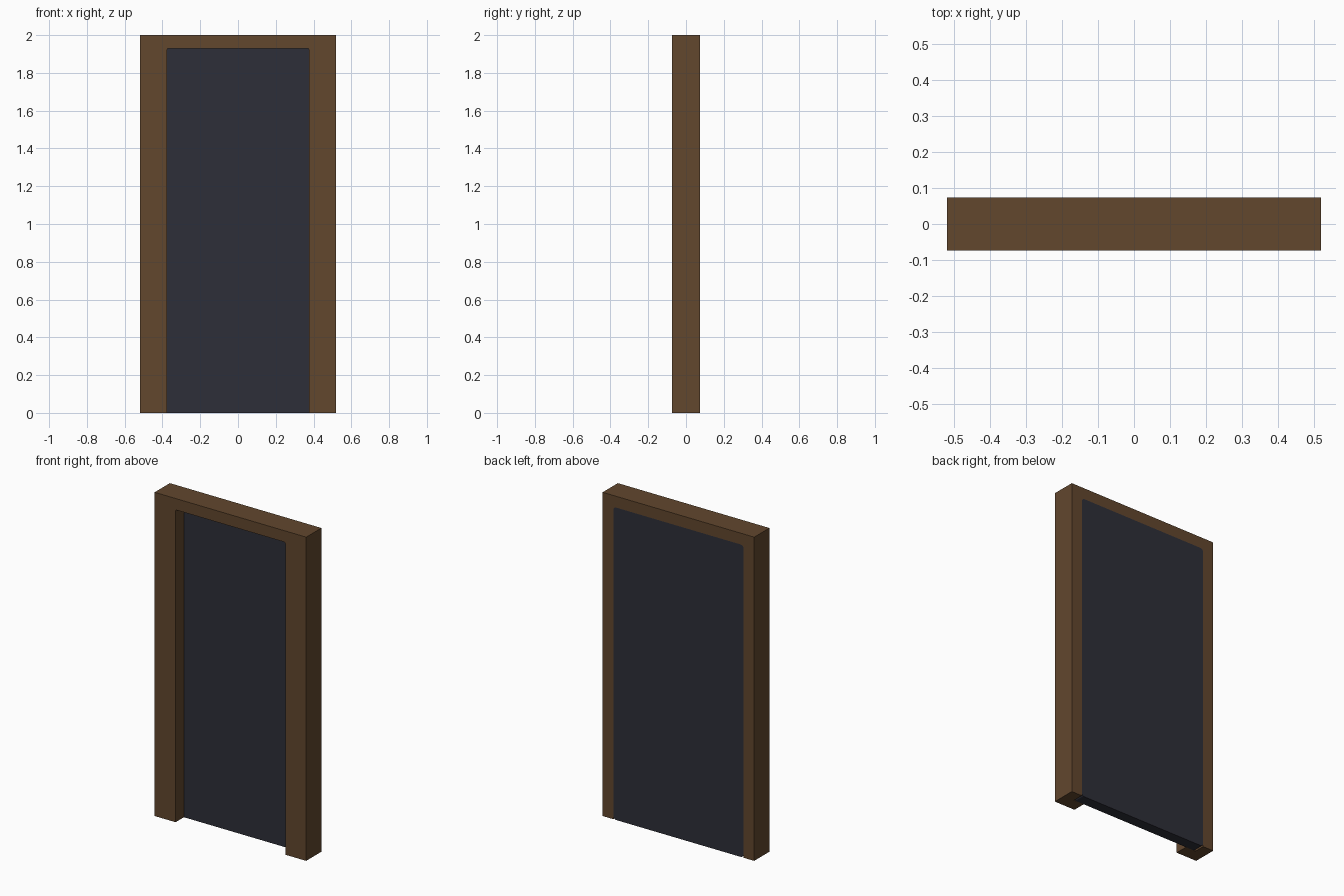
import bpy, bmesh, math

if "Cube" in bpy.data.objects:
    bpy.data.objects.remove(bpy.data.objects["Cube"])

HEIGHT, HALF_WIDTH, HALF_DEPTH = 2.0, 0.518, 0.074
PANEL_FRONT = 0.007
TOP = 1.93


def material(name, colour):
    mat = bpy.data.materials.new(name)
    mat.use_nodes = True
    mat.diffuse_color = (*colour, 1)
    bsdf = mat.node_tree.nodes["Principled BSDF"]
    bsdf.inputs["Base Color"].default_value = (*colour, 1)
    bsdf.inputs["Roughness"].default_value = 0.8
    return mat


def slab(name, half, z0, z1, y0, y1, mat, radius=0, steps=4):
    """Upright slab, with its outline corners rounded by radius."""
    outline = []
    for i, (sx, sz) in enumerate([(1, 1), (-1, 1), (-1, -1), (1, -1)]):
        cx = sx * (half - radius)
        cz = z1 - radius if sz > 0 else z0 + radius
        for k in range(steps + 1 if radius else 1):
            a = math.pi / 2 * (i + k / steps)
            outline.append((cx + radius * math.cos(a), cz + radius * math.sin(a)))
    bm = bmesh.new()
    face = bm.faces.new([bm.verts.new((x, y0, z)) for x, z in outline])
    new = bmesh.ops.extrude_face_region(bm, geom=[face])["geom"]
    bmesh.ops.translate(bm, vec=(0, y1 - y0, 0),
                        verts=[v for v in new if isinstance(v, bmesh.types.BMVert)])
    bmesh.ops.recalc_face_normals(bm, faces=bm.faces)
    mesh = bpy.data.meshes.new(name)
    bm.to_mesh(mesh)
    bm.free()
    mesh.materials.append(mat)
    obj = bpy.data.objects.new(name, mesh)
    bpy.context.collection.objects.link(obj)
    return obj


wood = material("brown wood", (0.122, 0.063, 0.027))
slate = material("dark slate", (0.027, 0.028, 0.040))

# Frame with a doorway and a wider rebate at the back
frame = slab("door_frame", HALF_WIDTH, 0, HEIGHT, -HALF_DEPTH, HALF_DEPTH, wood)
cutters = [
    slab("doorway_cutter", 0.375, -0.2, TOP, -0.2, 0.2, wood, 0.008),
    slab("rebate_cutter", 0.445, -0.2, TOP, PANEL_FRONT, 0.2, wood, 0.02),
]
for cutter in cutters:
    cut = frame.modifiers.new(cutter.name, 'BOOLEAN')
    cut.operation = 'DIFFERENCE'
    cut.solver = 'EXACT'
    cut.object = cutter

# Apply the cuts, then drop the helpers
bpy.context.view_layer.update()
depsgraph = bpy.context.evaluated_depsgraph_get()
finished = bpy.data.meshes.new_from_object(frame.evaluated_get(depsgraph))
frame.modifiers.clear()
frame.data = finished
for cutter in cutters:
    bpy.data.objects.remove(cutter)

# Door panel set in the rebate, flush with the back
slab("door_panel", 0.445, 0, TOP, PANEL_FRONT, HALF_DEPTH, slate, 0.02)
